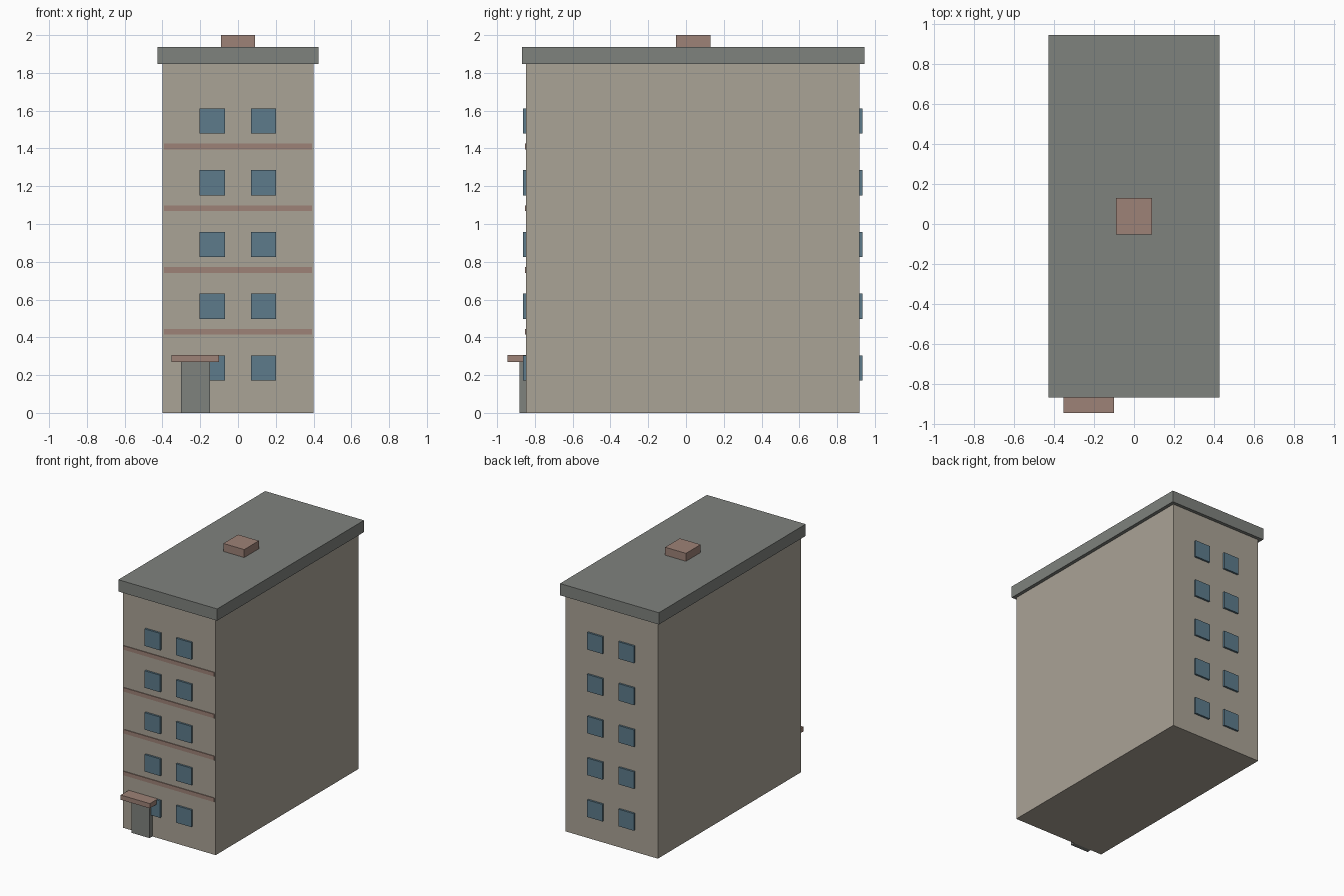
import bpy
import bmesh
from mathutils import Vector

default = bpy.data.objects.get("Cube")
if default:
    bpy.data.objects.remove(default, do_unlink=True)


def material(name, rgb):
    mat = bpy.data.materials.new(name)
    mat.use_nodes = True
    colour = (*rgb, 1.0)
    mat.diffuse_color = colour
    mat.node_tree.nodes["Principled BSDF"].inputs["Base Color"].default_value = colour
    return mat


wall = material("beige wall", (0.402, 0.366, 0.305))
grey = material("roof grey", (0.212, 0.223, 0.207))
glass = material("window blue", (0.109, 0.198, 0.258))
brick = material("dusty brick", (0.337, 0.223, 0.184))


def box(name, mat, x, y, z):
    """Box spanning the (low, high) pair given for each axis."""
    low, high = (Vector(c) for c in zip(x, y, z))
    bm = bmesh.new()
    bmesh.ops.create_cube(bm, size=1)
    bmesh.ops.scale(bm, vec=high - low, verts=bm.verts)
    mesh = bpy.data.meshes.new(name)
    bm.to_mesh(mesh)
    bm.free()
    mesh.materials.append(mat)
    obj = bpy.data.objects.new(name, mesh)
    obj.location = (low + high) / 2
    bpy.context.collection.objects.link(obj)
    return obj


FRONT, BACK = -0.847, 0.919
FLOOR = 0.327

# Main block, overhanging roof slab and rooftop hatch
box("building_body", wall, (-0.4, 0.4), (FRONT, BACK), (0, 1.846))
box("roof_slab", grey, (-0.427, 0.427), (-0.867, 0.945), (1.846, 1.938))
box("roof_hatch", brick, (-0.09, 0.09), (-0.052, 0.129), (1.938, 2.0))

# Two windows per floor on the front and back
for floor in range(5):
    sill = 0.171 + floor * FLOOR
    for side, x in (("right", -0.203), ("left", 0.068)):
        for face, y in (("front", (FRONT - 0.015, FRONT)), ("back", (BACK, BACK + 0.015))):
            box(f"{face}_window_{side}_{floor}", glass, (x, x + 0.133), y, (sill, sill + 0.133))

# Floor bands across the front
for floor in range(4):
    z = 0.414 + floor * FLOOR
    box(f"floor_band_{floor}", brick, (-0.392, 0.392), (FRONT - 0.006, FRONT), (z, z + 0.031))

# Entrance door with canopy
box("entrance_door", grey, (-0.302, -0.147), (-0.882, FRONT), (0, 0.269))
box("entrance_canopy", brick, (-0.352, -0.1), (-0.945, FRONT), (0.269, 0.306))
